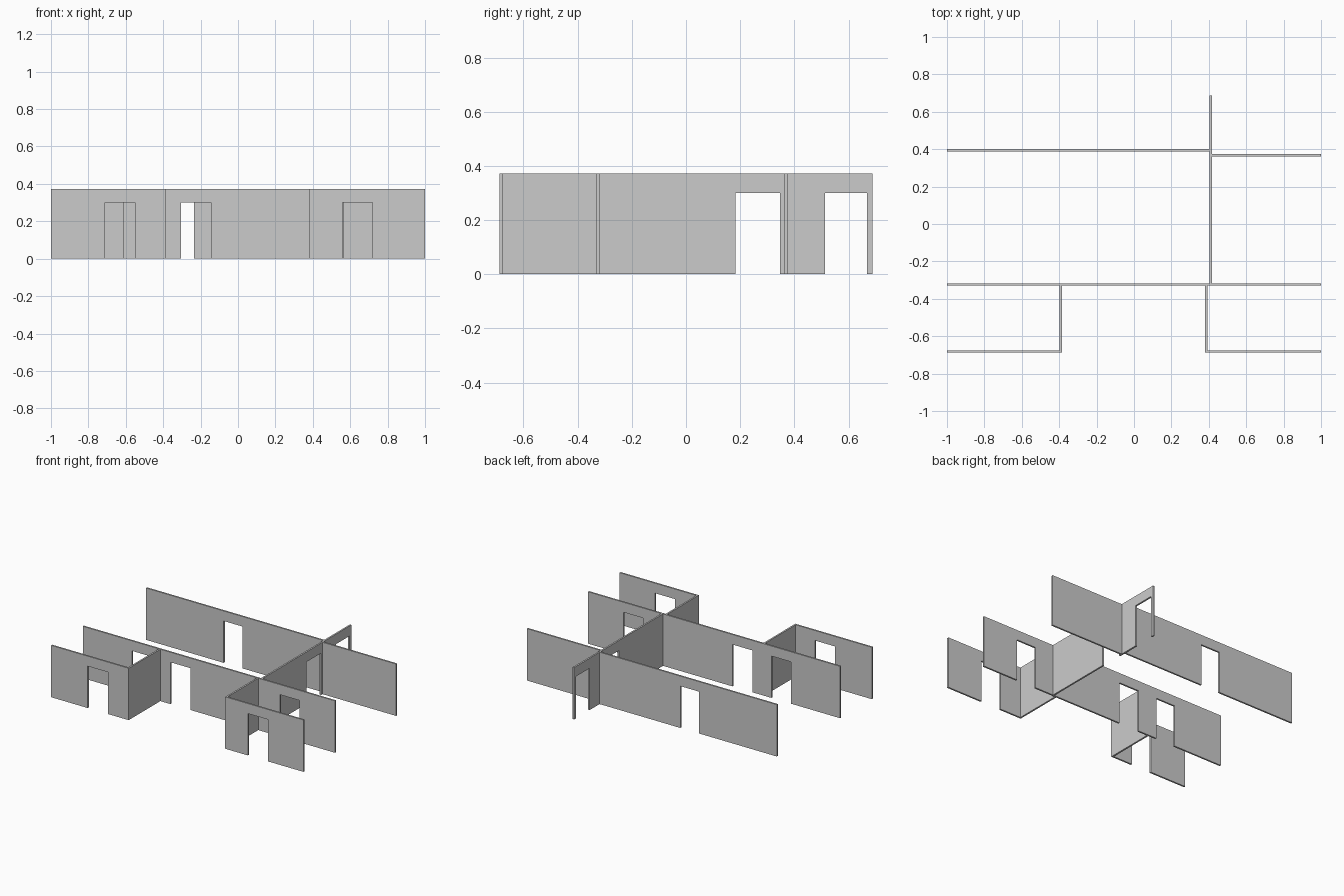
import bpy, bmesh
from mathutils import Vector

if "Cube" in bpy.data.objects:
    bpy.data.objects.remove(bpy.data.objects["Cube"])

H, DOOR_H, T = 0.372, 0.30, 0.012   # wall height, door height, wall thickness


def wall(name, axis, start, end, offset, doors=()):
    """Wall running along axis from start to end; offset is its lower side face."""
    # Elevation outline with a notch for each doorway
    outline = [(start, 0)]
    for a, b in doors:
        outline += [(a, 0), (a, DOOR_H), (b, DOOR_H), (b, 0)]
    outline += [(end, 0), (end, H), (start, H)]

    along_x = axis == 'x'
    bm = bmesh.new()
    verts = [bm.verts.new((u, offset, z) if along_x else (offset, u, z))
             for u, z in outline]
    face = bm.faces.new(verts)
    ext = bmesh.ops.extrude_face_region(bm, geom=[face], use_keep_orig=True)
    moved = [g for g in ext['geom'] if isinstance(g, bmesh.types.BMVert)]
    bmesh.ops.translate(bm, verts=moved,
                        vec=Vector((0, T, 0) if along_x else (T, 0, 0)))
    bmesh.ops.recalc_face_normals(bm, faces=bm.faces)
    mesh = bpy.data.meshes.new(name)
    bm.to_mesh(mesh)
    bm.free()
    obj = bpy.data.objects.new(name, mesh)
    bpy.context.collection.objects.link(obj)
    return obj


# Back walls, either side of the cross wall
wall("back_left_wall", 'x', -1, 0.405, 0.388, [(-0.385, -0.235)])
wall("back_right_wall", 'x', 0.417, 1, 0.362)

# Long middle wall with three doorways
wall("middle_wall", 'x', -1, 1, -0.33,
     [(-0.61, -0.455), (-0.305, -0.145), (0.565, 0.72)])

# Front room walls
wall("front_left_wall", 'x', -1, -0.385, -0.688, [(-0.71, -0.55)])
wall("front_right_wall", 'x', 0.38, 1, -0.688, [(0.56, 0.72)])

# Cross walls
wall("front_left_side_wall", 'y', -0.676, -0.33, -0.397)
wall("front_right_side_wall", 'y', -0.676, -0.33, 0.38)
wall("main_cross_wall", 'y', -0.318, 0.688, 0.405,
     [(0.182, 0.347), (0.513, 0.668)])
